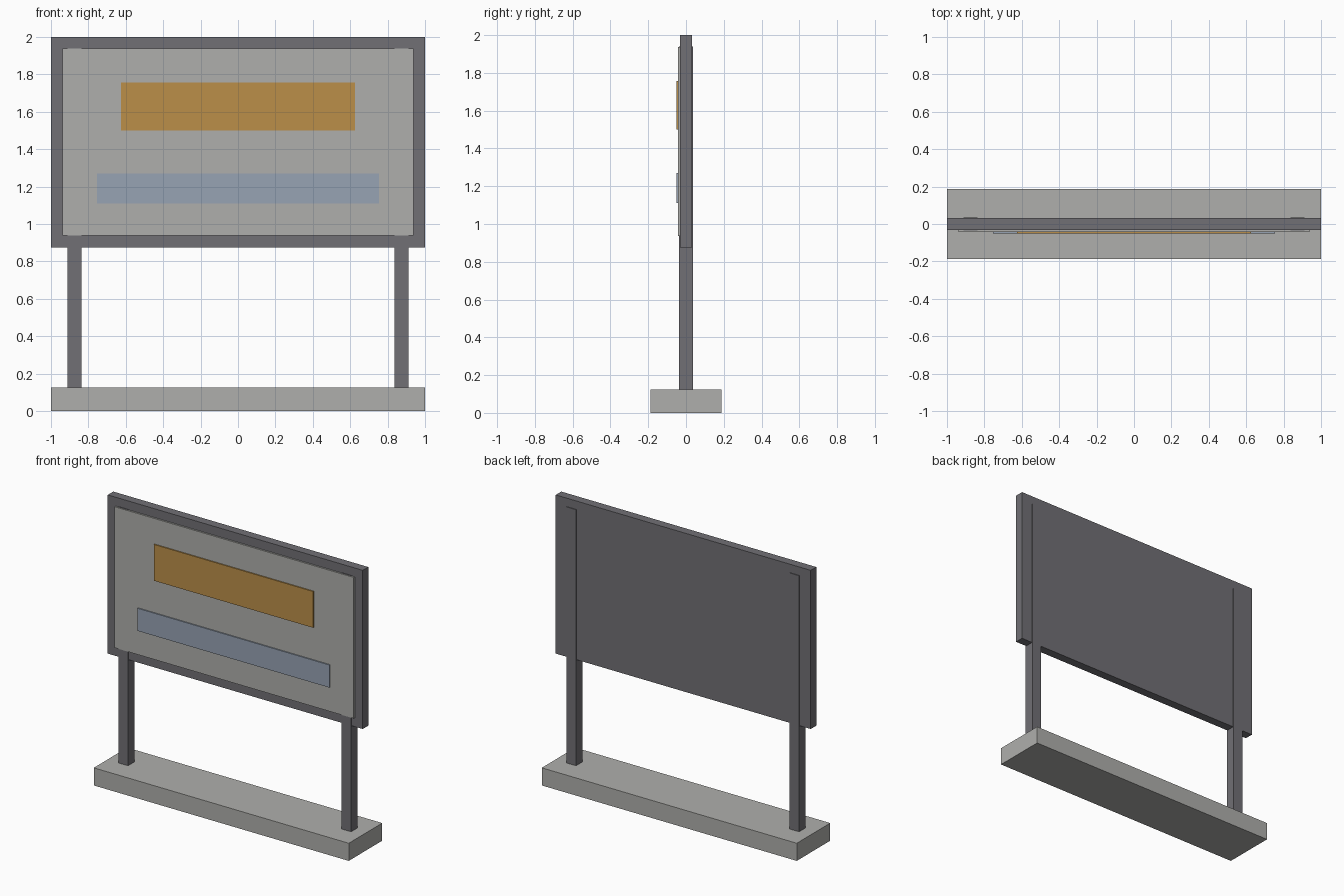
import bpy

if "Cube" in bpy.data.objects:
    bpy.data.objects.remove(bpy.data.objects["Cube"])


def material(name, rgb):
    """Flat colour given as sRGB 0-255, stored as linear."""
    lin = [((c / 255 + 0.055) / 1.055) ** 2.4 for c in rgb]
    mat = bpy.data.materials.new(name)
    mat.diffuse_color = (*lin, 1)
    mat.use_nodes = True
    mat.node_tree.nodes["Principled BSDF"].inputs["Base Color"].default_value = mat.diffuse_color
    return mat


def box(name, x, y, z, mat):
    """Box spanning the given (min, max) ranges."""
    spans = (x, y, z)
    bpy.ops.mesh.primitive_cube_add(size=1, location=[(a + b) / 2 for a, b in spans])
    ob = bpy.context.object
    ob.name = name
    ob.scale = [b - a for a, b in spans]
    bpy.ops.object.transform_apply(location=False, rotation=False, scale=True)
    ob.data.materials.append(mat)
    return ob


steel = material("dark grey steel", (113, 112, 117))
concrete = material("light grey", (175, 175, 172))
orange = material("orange", (187, 143, 73))
blue = material("pale blue", (151, 163, 180))

# Plinth and the two posts running up behind the face
box("base", (-1, 1), (-0.1875, 0.1875), (0, 0.125), concrete)
for side, x in (("left", -0.875), ("right", 0.875)):
    box(side + "_post", (x - 0.0375, x + 0.0375), (-0.036, 0.036), (0.125, 1.94), steel)

# Board with its raised face
box("board", (-1, 1), (-0.031, 0.031), (0.875, 2), steel)
box("face_panel", (-0.9375, 0.9375), (-0.043, -0.03), (0.9375, 1.9375), concrete)

# Coloured strips on the face
box("upper_strip", (-0.625, 0.625), (-0.051, -0.042), (1.5, 1.757), orange)
box("lower_strip", (-0.753, 0.753), (-0.051, -0.042), (1.11, 1.27), blue)
